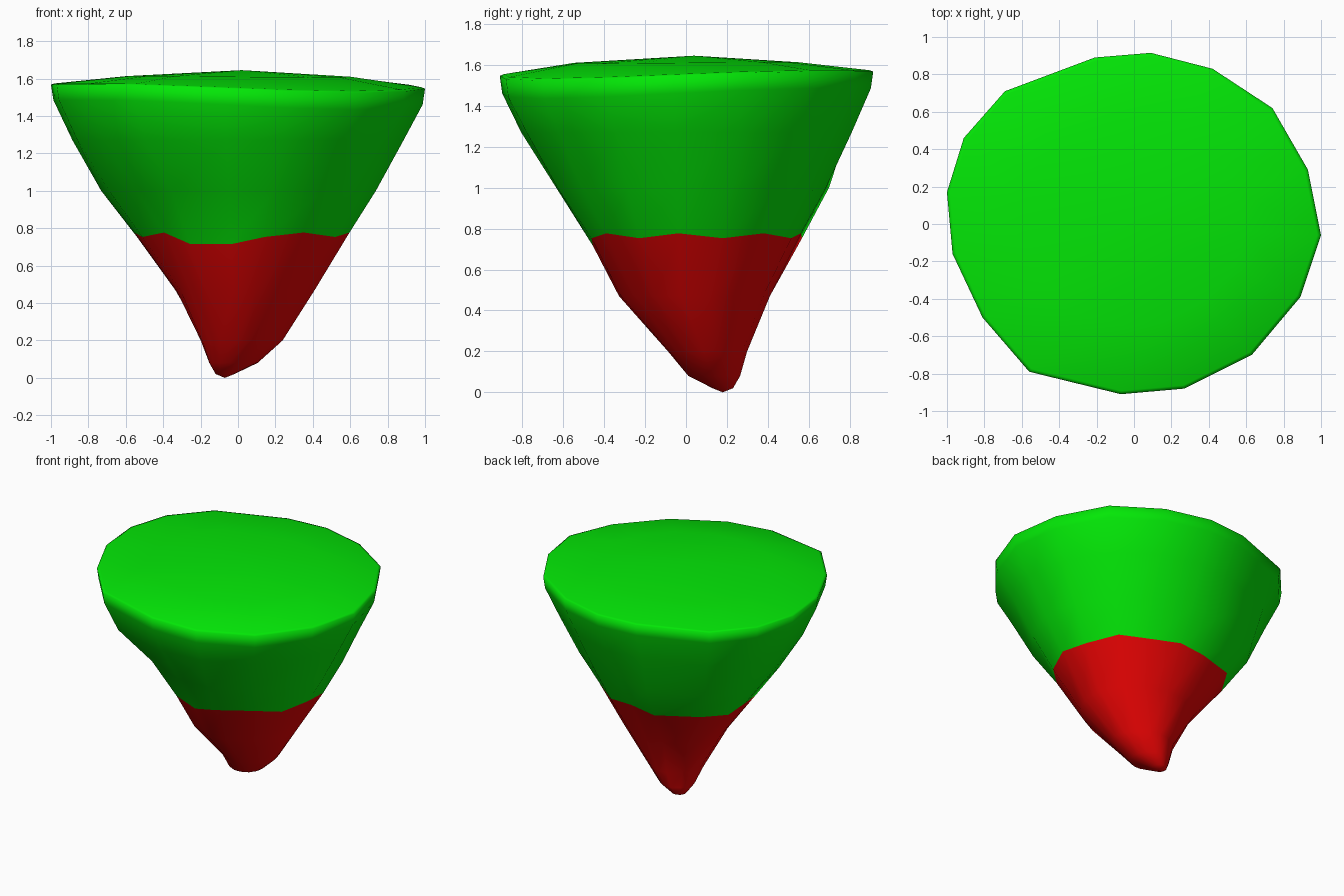
import bpy, bmesh, math

if "Cube" in bpy.data.objects:
    bpy.data.objects.remove(bpy.data.objects["Cube"])

# Irregular 16-sided rim outline, counter-clockwise from the right
RIM = [(1.0, -.06), (.93, .29), (.74, .62), (.42, .83), (.09, .915), (-.21, .89),
       (-.69, .71), (-.91, .46), (-1.0, .17), (-.97, -.16), (-.81, -.5),
       (-.56, -.79), (-.07, -.91), (.27, -.88), (.63, -.70), (.89, -.39)]
ANGLES = [math.atan2(y, x) for x, y in RIM]

# Lower cross-sections: height, centre, radii in 8 directions (E, NE, N, ... SE)
SECTIONS = [
    (.02, (-.07, .18), [.05] * 8),
    (.08, (-.03, .14), [.135, .125, .125, .125, .125, .12, .13, .14]),
    (.20, (.0, .10), [.24, .20, .20, .20, .20, .17, .19, .19]),
    (.47, (0, 0), [.415, .43, .41, .41, .32, .31, .33, .34]),
    (.77, (0, 0), [.60, .59, .565, .63, .54, .445, .46, .53]),
    (1.0, (0, 0), [.74, .72, .69, .80, .72, .62, .64, .69]),
]
BORDER = 4      # section where the colour changes


def radius_at(r, ang):
    """Smooth closed interpolation through eight radii."""
    t = (ang / (math.pi / 4)) % 8
    i, f = int(t), t - int(t)
    a, b, c, d = (r[(i + k) % 8] for k in (-1, 0, 1, 2))
    return b + .5 * f * (c - a + f * (2 * a - 5 * b + 4 * c - d + f * (3 * (b - c) + d - a)))


def section_ring(index):
    z, (cx, cy), radii = SECTIONS[index]
    pts = []
    for k, a in enumerate(ANGLES):
        r, h = radius_at(radii, a), z
        if index == BORDER:     # slightly wavy border, lower at the front left
            h = .715 if -2.4 < a < -1.4 else z - .005 + .012 * (-1) ** k
        pts.append((cx + r * math.cos(a), cy + r * math.sin(a), h))
    return pts


def rim_ring(scale, z, dip=0):
    """Scaled rim outline, dipping towards the front right."""
    return [(x * scale, y * scale, z - dip * max(0, math.cos(a + .85)) ** 2)
            for (x, y), a in zip(RIM, ANGLES)]


rings = [section_ring(i) for i in range(len(SECTIONS))]
rings += [rim_ring(.885, 1.27), rim_ring(.987, 1.485, .05),
          rim_ring(1.0, 1.568, .045), rim_ring(.98, 1.574, .04),
          rim_ring(.6, 1.613, .006)]

# Tapered body, closed by a blunt tip and a shallow dome
bm = bmesh.new()
loops = [[bm.verts.new(p) for p in ring] for ring in rings]
tip = bm.verts.new((-.07, .18, 0))
crown = bm.verts.new((.02, .04, 1.645))
n = len(RIM)
for k in range(n):
    j = (k + 1) % n
    bm.faces.new((tip, loops[0][j], loops[0][k])).material_index = 1
    for i in range(len(loops) - 1):
        f = bm.faces.new((loops[i][k], loops[i][j], loops[i + 1][j], loops[i + 1][k]))
        f.material_index = 1 if i < BORDER else 0
    bm.faces.new((loops[-1][k], loops[-1][j], crown))
for f in bm.faces:
    f.smooth = True
bmesh.ops.recalc_face_normals(bm, faces=bm.faces)

mesh = bpy.data.meshes.new("tapered_body")
bm.to_mesh(mesh)
bm.free()
for name, col in (("green", (.001, .8, .002, 1)), ("red", (.8, .001, .001, 1))):
    mat = bpy.data.materials.new(name)
    mat.diffuse_color = col
    mat.use_nodes = True
    mat.node_tree.nodes["Principled BSDF"].inputs["Base Color"].default_value = mat.diffuse_color
    mesh.materials.append(mat)
bpy.context.collection.objects.link(bpy.data.objects.new("tapered_body", mesh))
